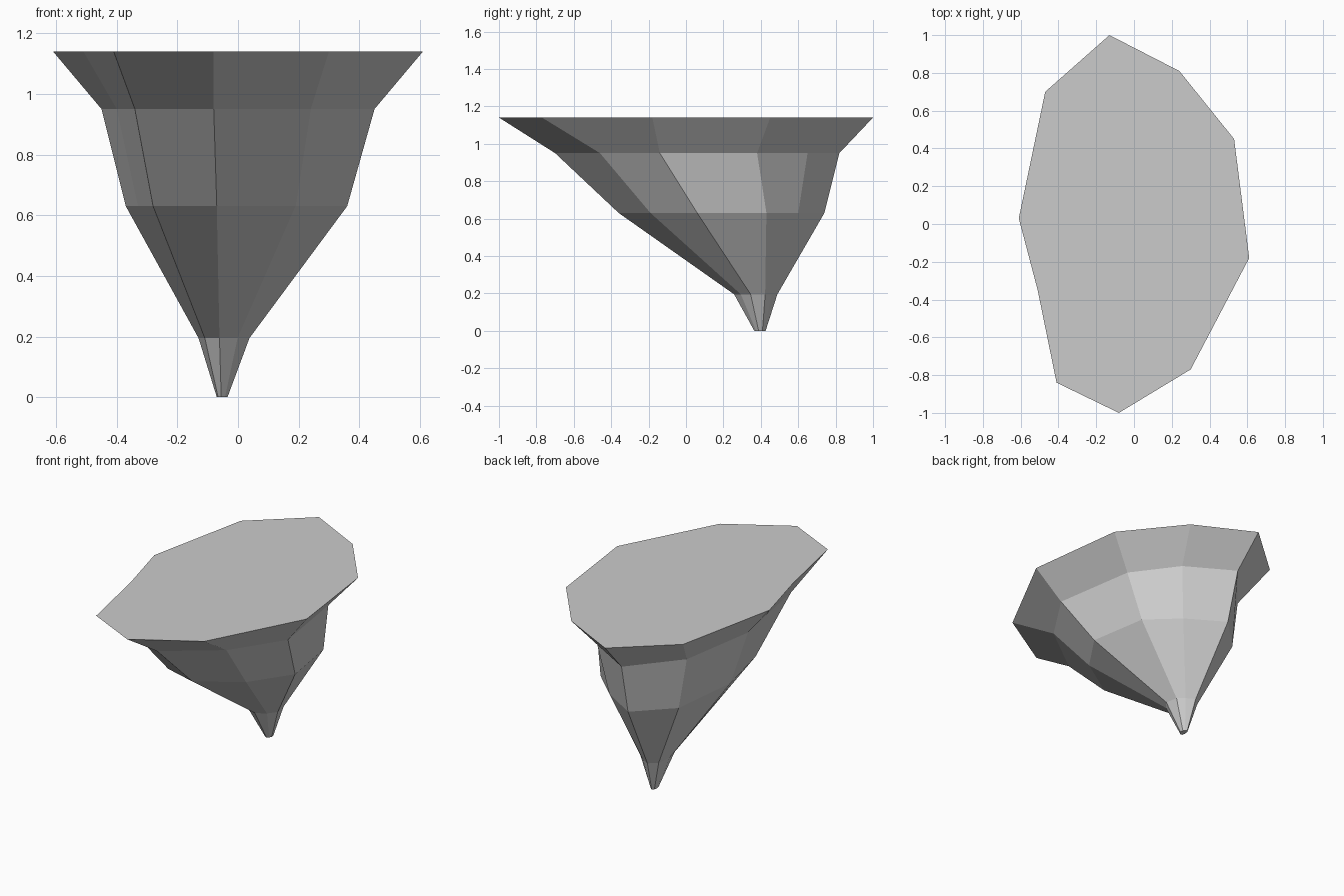
import bpy
import bmesh

# Remove the default object only
default_cube = bpy.data.objects.get("Cube")
if default_cube:
    bpy.data.objects.remove(default_cube, do_unlink=True)


def make_material(name, value):
    """Plain grey material with matching viewport and render colour."""
    material = bpy.data.materials.new(name)
    material.use_nodes = True
    colour = (value, value, value, 1)
    material.diffuse_color = colour
    shader = next(n for n in material.node_tree.nodes if n.type == 'BSDF_PRINCIPLED')
    shader.inputs["Base Color"].default_value = colour
    return material


def shrink(outline, scale, offset):
    """Scaled and shifted copy of an outline."""
    return [(x * scale[0] + offset[0], y * scale[1] + offset[1]) for x, y in outline]


def loft(name, sections, material):
    """Join stacked outlines with flat quads and cap both ends."""
    bm = bmesh.new()
    rings = [[bm.verts.new((x, y, height)) for x, y in outline]
             for height, outline in sections]
    for lower, upper in zip(rings, rings[1:]):
        count = len(lower)
        for i in range(count):
            j = (i + 1) % count
            bm.faces.new((lower[i], lower[j], upper[j], upper[i]))
    bm.faces.new(rings[0])
    bm.faces.new(rings[-1])
    bmesh.ops.recalc_face_normals(bm, faces=bm.faces)
    mesh = bpy.data.meshes.new(name)
    bm.to_mesh(mesh)
    bm.free()
    mesh.materials.append(material)
    part = bpy.data.objects.new(name, mesh)
    bpy.context.collection.objects.link(part)
    return part


# Irregular outlines, clockwise from the back
rim = [(-.13, 1), (.24, .81), (.53, .45), (.61, -.18), (.3, -.77),
       (-.08, -1), (-.41, -.84), (-.51, -.35), (-.61, .03), (-.47, .7)]
shoulder = [(-.12, .82), (.17, .65), (.37, .38), (.45, -.14), (.24, -.46),
            (-.08, -.7), (-.34, -.57), (-.4, -.24), (-.45, .02), (-.37, .52)]
waist = [(-.11, .74), (.12, .6), (.3, .43), (.36, .06), (.19, -.19),
         (-.07, -.36), (-.28, -.3), (-.33, -.09), (-.37, .08), (-.32, .53)]

# Narrow neck and blunt tip follow the waist outline
neck = shrink(waist, (.23, .21), (-.045, .333))
tip = shrink(waist, (.048, .055), (-.052, .385))

# Floating rock: flat top tapering to an off-centre point
stone = make_material("stone grey", .6)
loft("floating_rock",
     [(0, tip), (.195, neck), (.63, waist), (.95, shoulder), (1.14, rim)],
     stone)
